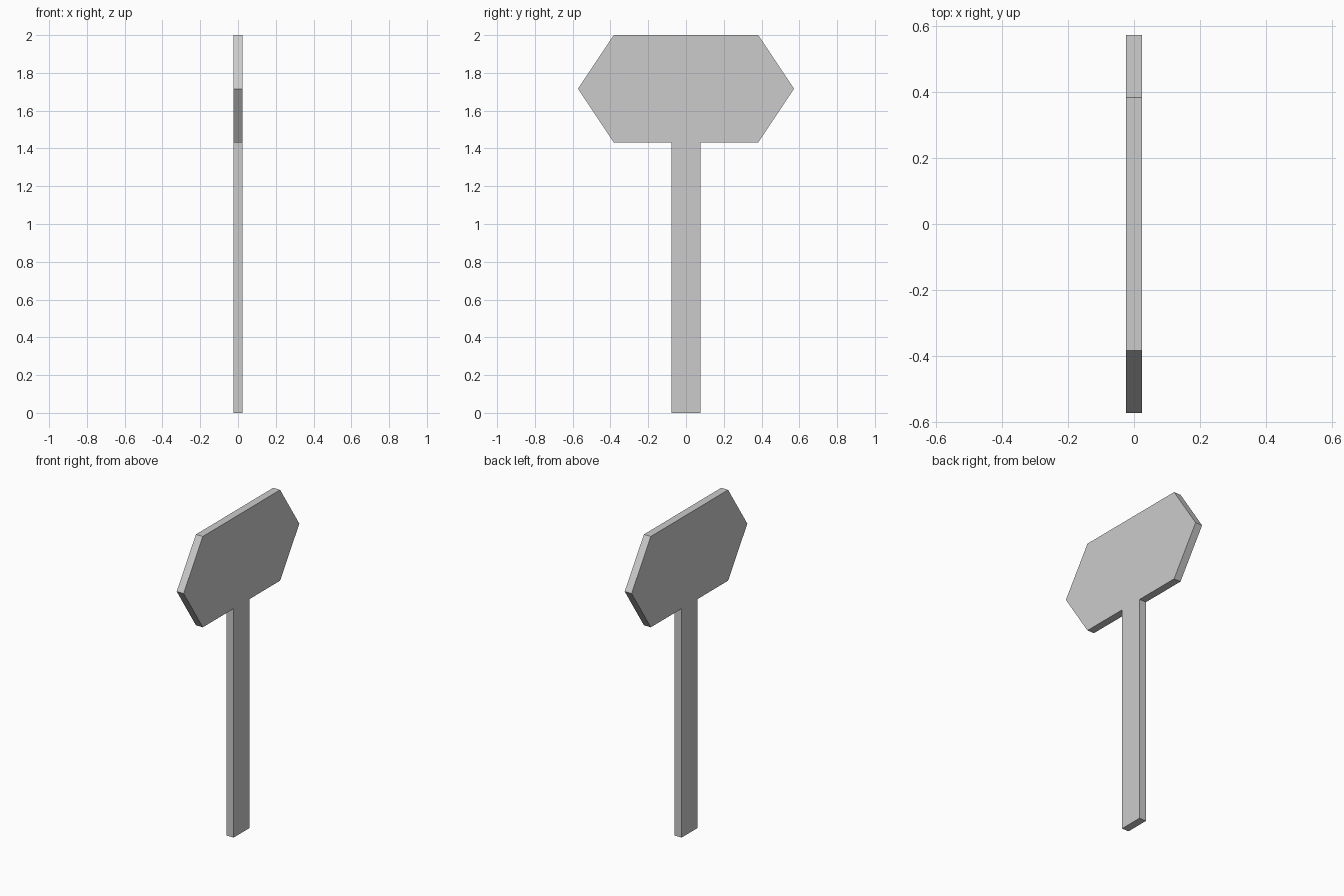
import bpy, bmesh

if "Cube" in bpy.data.objects:
    bpy.data.objects.remove(bpy.data.objects["Cube"])

HALF_THICK = 0.024

# Right half of the outline (y, z), from the post foot up to the board top
half = [(0.077, 0.0), (0.077, 1.432), (0.382, 1.432), (0.572, 1.716), (0.382, 2.0)]
outline = half + [(-y, z) for y, z in reversed(half)]

# Flat sign: hexagonal board and post cut from one sheet
bm = bmesh.new()
face = bm.faces.new([bm.verts.new((-HALF_THICK, y, z)) for y, z in outline])
extruded = bmesh.ops.extrude_face_region(bm, geom=[face])
moved = [v for v in extruded["geom"] if isinstance(v, bmesh.types.BMVert)]
bmesh.ops.translate(bm, verts=moved, vec=(2 * HALF_THICK, 0, 0))

# Make sure both sides of the sheet are closed
for x in (-HALF_THICK, HALF_THICK):
    if not any(all(abs(v.co.x - x) < 1e-5 for v in f.verts) for f in bm.faces):
        ring = [v for v in bm.verts if abs(v.co.x - x) < 1e-5]
        order = [min(ring, key=lambda v: abs(v.co.y - y) + abs(v.co.z - z)) for y, z in outline]
        bm.faces.new(order)
bmesh.ops.recalc_face_normals(bm, faces=bm.faces[:])

mesh = bpy.data.meshes.new("sign_on_post")
bm.to_mesh(mesh)
bm.free()
bpy.context.collection.objects.link(bpy.data.objects.new("sign_on_post", mesh))
